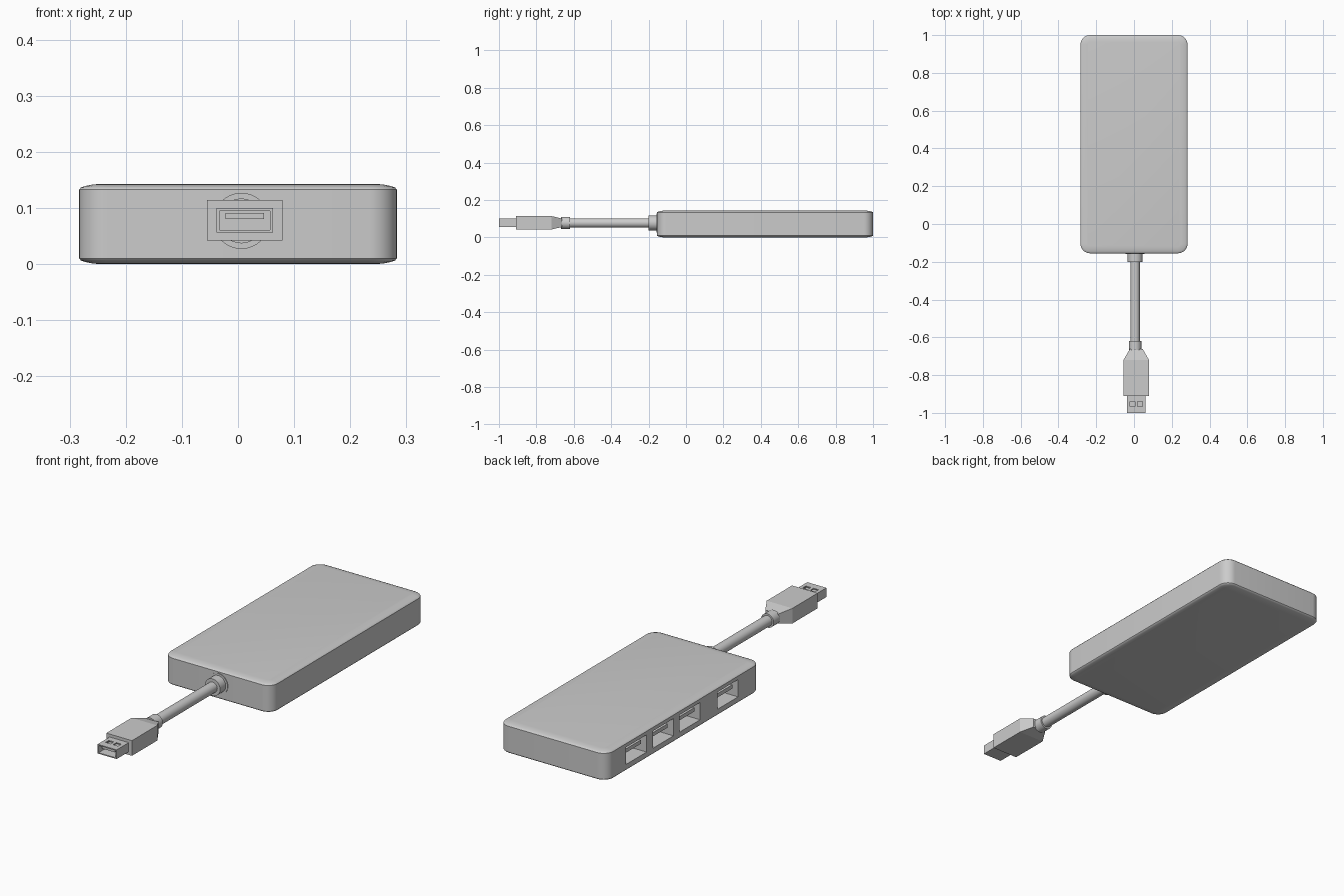
import bpy, bmesh, math
from mathutils import Vector

cube = bpy.data.objects.get("Cube")
if cube:
    bpy.data.objects.remove(cube, do_unlink=True)

grey = bpy.data.materials.new("grey plastic")
grey.use_nodes = True
COLOUR = (0.6, 0.6, 0.6, 1)
grey.diffuse_color = COLOUR
grey.node_tree.nodes["Principled BSDF"].inputs["Base Color"].default_value = COLOUR

CABLE = Vector((0.006, 0, 0.077))   # cable axis
PLUG = Vector((0.012, 0, 0.078))    # plug axis


def loft(name, rings, smooth=None):
    """Skin a list of matching point rings and cap both ends."""
    bm = bmesh.new()
    loops = [[bm.verts.new(p) for p in ring] for ring in rings]
    for a, b in zip(loops, loops[1:]):
        for i in range(len(a)):
            j = (i + 1) % len(a)
            bm.faces.new((a[i], a[j], b[j], b[i]))
    bm.faces.new(loops[0])
    bm.faces.new(loops[-1])
    bmesh.ops.recalc_face_normals(bm, faces=bm.faces)
    mesh = bpy.data.meshes.new(name)
    bm.to_mesh(mesh)
    bm.free()
    mesh.materials.append(grey)
    obj = bpy.data.objects.new(name, mesh)
    bpy.context.collection.objects.link(obj)
    if smooth:
        shade(obj, smooth)
    return obj


def shade(obj, degrees):
    bpy.ops.object.select_all(action='DESELECT')
    obj.select_set(True)
    bpy.context.view_layer.objects.active = obj
    bpy.ops.object.shade_smooth_by_angle(angle=math.radians(degrees))


def rect(centre, y, w, h):
    return [(centre.x + sx * w / 2, y, centre.z + sz * h / 2)
            for sx, sz in ((-1, -1), (1, -1), (1, 1), (-1, 1))]


def box(name, x, y, z):
    return loft(name, [[(x[0], v, z[0]), (x[1], v, z[0]), (x[1], v, z[1]), (x[0], v, z[1])]
                       for v in y])


def tube(name, sections, n=32):
    """Round part along the cable axis from (y, radius) sections."""
    return loft(name, [[(CABLE.x + r * math.cos(math.tau * i / n), y,
                         CABLE.z + r * math.sin(math.tau * i / n)) for i in range(n)]
                       for y, r in sections], 30)


def cut(obj, cutters):
    for c in cutters:
        c.hide_render = True
        mod = obj.modifiers.new("cut", 'BOOLEAN')
        mod.operation = 'DIFFERENCE'
        mod.solver = 'EXACT'
        mod.object = c
    bpy.context.view_layer.objects.active = obj
    for mod in list(obj.modifiers):
        bpy.ops.object.modifier_apply(modifier=mod.name)
    for c in cutters:
        bpy.data.objects.remove(c, do_unlink=True)


# Hub case: rounded rectangle with softly pillowed top and bottom
HX, Y0, Y1, H, R, STEPS = 0.283, -0.155, 1.0, 0.143, 0.05, 8


def outline(inset, z):
    cy, hy, r = (Y0 + Y1) / 2, (Y1 - Y0) / 2, R - inset
    pts = []
    for q, (sx, sy) in enumerate(((1, 1), (-1, 1), (-1, -1), (1, -1))):
        for i in range(STEPS + 1):
            a = (q + i / STEPS) * math.pi / 2
            pts.append((sx * (HX - R) + r * math.cos(a),
                        cy + sy * (hy - R) + r * math.sin(a), z))
    return pts


rim = [(0.036, 0), (0.022, 0.0015), (0.01, 0.004), (0.003, 0.0065), (0, 0.01)]
case = loft("hub_case", [outline(i, z) for i, z in rim]
            + [outline(i, H - z) for i, z in reversed(rim)])

# Four ports along one long side, each a pocket with a tongue
PORTS = (0.777, 0.575, 0.375, 0.09)
cut(case, [box("port_cutter", (-0.4, -HX + 0.09), (y - 0.077, y + 0.077), (0.034, 0.116))
           for y in PORTS])
shade(case, 30)
for n, y in enumerate(PORTS, 1):
    box(f"port_tongue_{n}", (-HX + 0.015, -HX + 0.092), (y - 0.055, y + 0.055), (0.078, 0.096))

# Cable with strain reliefs at both ends
tube("strain_relief_flange", [(-0.158, 0.05), (-0.15, 0.05)])
tube("hub_strain_relief", [(-0.2, 0.04), (-0.15, 0.04)])
tube("cable", [(-0.64, 0.025), (-0.19, 0.025)])
tube("plug_strain_relief", [(-0.668, 0.033), (-0.62, 0.033)])

# Plug grip tapering toward the cable
loft("plug_grip", [rect(PLUG, -0.91, 0.135, 0.072), rect(PLUG, -0.72, 0.135, 0.072),
                   rect(PLUG, -0.663, 0.07, 0.045)])

# Metal plug shell: hollow, with two latch windows in its top
shell = loft("plug_shell", [rect(PLUG, y, 0.1, 0.044) for y in (-1.0, -0.9)])
cutters = [loft("mouth_cutter", [rect(PLUG, y, 0.09, 0.034) for y in (-1.1, -0.912)])]
for s in (-1, 1):
    x = PLUG.x + s * 0.02
    cutters.append(box("window_cutter", (x - 0.013, x + 0.013), (-0.965, -0.94),
                       (PLUG.z + 0.01, PLUG.z + 0.04)))
cut(shell, cutters)
box("plug_tongue", (PLUG.x - 0.034, PLUG.x + 0.034), (-0.99, -0.905), (0.08, 0.091))
